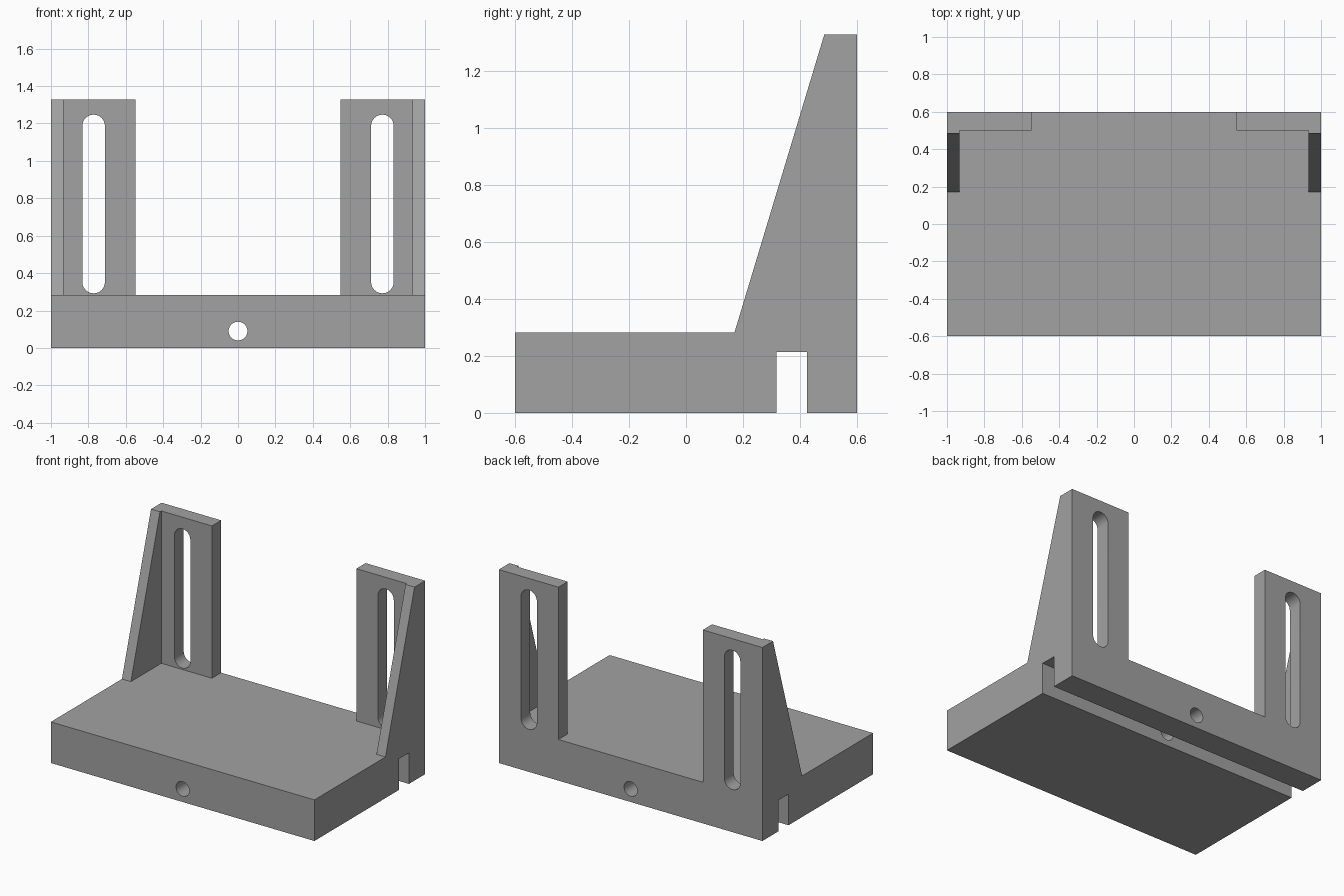
import bpy, bmesh, math

if "Cube" in bpy.data.objects:
    bpy.data.objects.remove(bpy.data.objects["Cube"])

grey = bpy.data.materials.new("plain_grey")
grey.diffuse_color = (0.36, 0.36, 0.36, 1)
grey.use_nodes = True
grey.node_tree.nodes["Principled BSDF"].inputs["Base Color"].default_value = grey.diffuse_color


def prism(name, pts, start, end, axis):
    """Extrude a 2D profile: axis 'x' uses (y, z) points, axis 'y' uses (x, z)."""
    def place(p, t):
        return (t, p[0], p[1]) if axis == 'x' else (p[0], t, p[1])
    bm = bmesh.new()
    a = [bm.verts.new(place(p, start)) for p in pts]
    b = [bm.verts.new(place(p, end)) for p in pts]
    bm.faces.new(a)
    bm.faces.new(b)
    n = len(pts)
    for i in range(n):
        j = (i + 1) % n
        bm.faces.new((a[i], a[j], b[j], b[i]))
    bmesh.ops.recalc_face_normals(bm, faces=bm.faces)
    mesh = bpy.data.meshes.new(name)
    bm.to_mesh(mesh)
    bm.free()
    mesh.materials.append(grey)
    ob = bpy.data.objects.new(name, mesh)
    bpy.context.collection.objects.link(ob)
    return ob


def slot(cx, z0, z1, r, n=24):
    """Rounded slot outline; a circle when z0 equals z1."""
    pts = []
    for zc, a0 in ((z1, 0), (z0, math.pi)):
        last = n + 1 if z1 > z0 else n
        for i in range(last):
            a = a0 + math.pi * i / n
            pts.append((cx + r * math.cos(a), zc + r * math.sin(a)))
    return pts


def boolean(target, tool, operation):
    mod = target.modifiers.new(operation.lower(), 'BOOLEAN')
    mod.operation = operation
    mod.solver = 'EXACT'
    mod.object = tool
    bpy.context.view_layer.objects.active = target
    bpy.ops.object.modifier_apply(modifier=mod.name)
    bpy.data.objects.remove(tool, do_unlink=True)


# Thick base with a cross groove along its underside
H = 0.282
body = prism("bracket_base", [(-0.6, 0), (0.317, 0), (0.317, 0.213), (0.425, 0.213),
                              (0.425, 0), (0.6, 0), (0.6, H), (-0.6, H)], -1, 1, 'x')

for s in (-1, 1):
    # Upright plate, sunk into the base so the union is clean
    upright = prism("upright", [(0.5, 0.24), (0.6, 0.24), (0.6, 1.327), (0.5, 1.327)],
                    s * 0.548, s, 'x')
    boolean(body, upright, 'UNION')
    # Sloping side gusset
    gusset = prism("gusset", [(0.17, H), (0.17, 0.24), (0.55, 0.24), (0.55, 1.327), (0.485, 1.327)],
                   s * 0.932, s, 'x')
    boolean(body, gusset, 'UNION')
    # Long adjustment slot
    boolean(body, prism("slot_cutter", slot(s * 0.772, 0.352, 1.187, 0.06), 0.45, 0.7, 'y'),
            'DIFFERENCE')

# Round hole right through the base
boolean(body, prism("hole_cutter", slot(0, 0.09, 0.09, 0.05), -0.7, 0.7, 'y'), 'DIFFERENCE')

# Smooth the round walls, keep the corners crisp
bpy.ops.object.select_all(action='DESELECT')
body.select_set(True)
bpy.context.view_layer.objects.active = body
bpy.ops.object.shade_smooth_by_angle(angle=math.radians(15))
